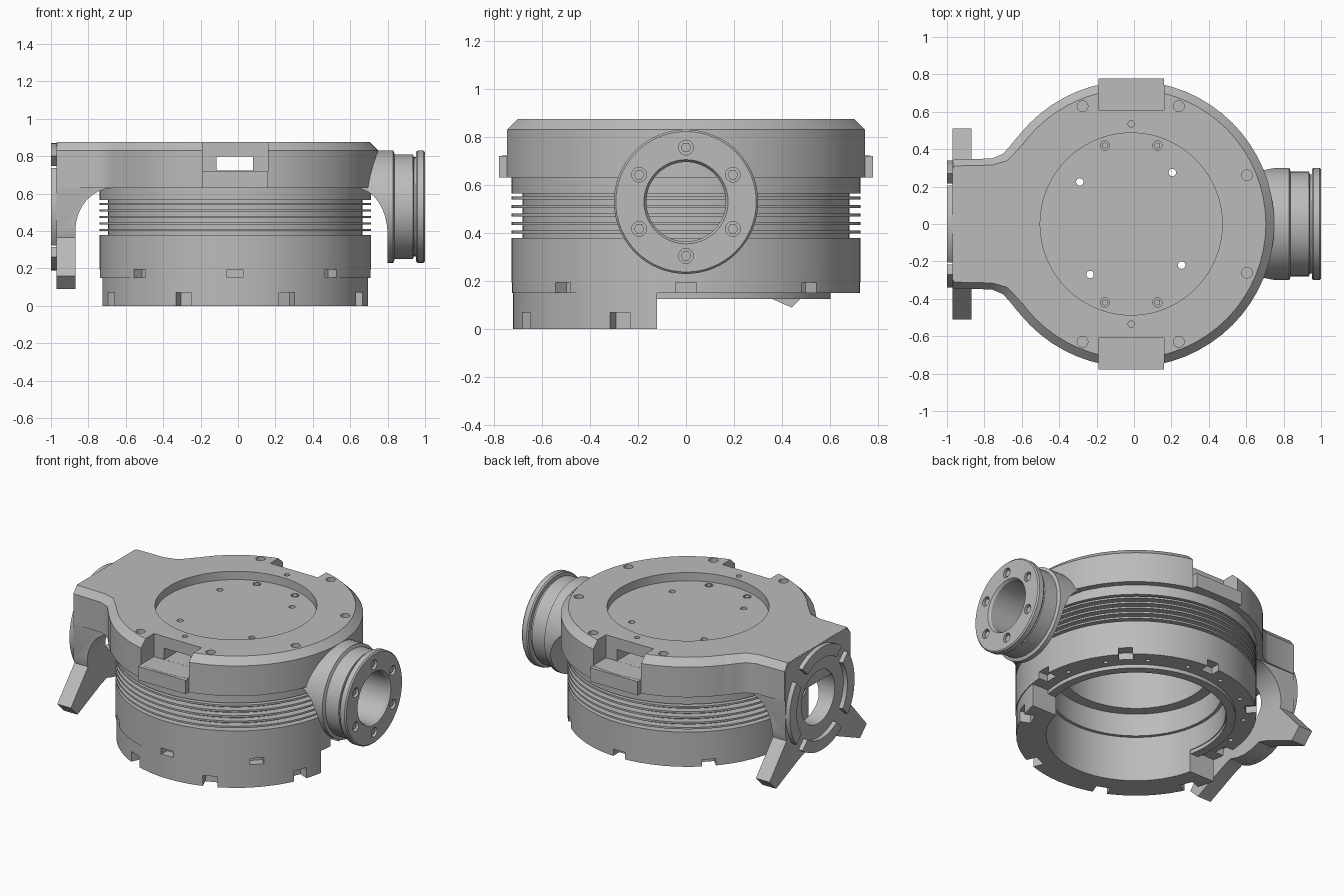
import bpy, bmesh, math
from mathutils import Matrix, Vector

old = bpy.data.objects.get("Cube")
if old:
    bpy.data.objects.remove(old, do_unlink=True)

CX = -0.015          # axis of the round housing
HUB_Z = 0.53         # height of both side ports
TAU = math.tau

metal = bpy.data.materials.new("cast grey")
metal.use_nodes = True
metal.diffuse_color = (0.5, 0.5, 0.5, 1)
metal.node_tree.nodes["Principled BSDF"].inputs["Base Color"].default_value = (0.5, 0.5, 0.5, 1)


def finish(name, bm):
    bmesh.ops.remove_doubles(bm, verts=bm.verts, dist=1e-5)
    bmesh.ops.recalc_face_normals(bm, faces=bm.faces)
    mesh = bpy.data.meshes.new(name)
    bm.to_mesh(mesh)
    bm.free()
    mesh.materials.append(metal)
    obj = bpy.data.objects.new(name, mesh)
    bpy.context.collection.objects.link(obj)
    return obj


def revolve(name, profile, along_x=False, steps=64):
    """Spin a closed (radius, height) profile about z, or about the port axis."""
    bm = bmesh.new()
    verts = [bm.verts.new((r, 0, h)) for r, h in profile]
    edges = [bm.edges.new((verts[i - 1], verts[i])) for i in range(len(verts))]
    bmesh.ops.spin(bm, geom=verts + edges, angle=TAU, steps=steps, axis=(0, 0, 1), cent=(0, 0, 0))
    bmesh.ops.remove_doubles(bm, verts=bm.verts, dist=1e-5)
    if along_x:
        m = Matrix.Translation((0, 0, HUB_Z)) @ Matrix.Rotation(math.pi / 2, 4, 'Y')
    else:
        m = Matrix.Translation((CX, 0, 0))
    bm.transform(m)
    return finish(name, bm)


def extrude(name, points, vector):
    bm = bmesh.new()
    face = bm.faces.new([bm.verts.new(p) for p in points])
    made = bmesh.ops.extrude_face_region(bm, geom=[face])["geom"]
    bmesh.ops.translate(bm, verts=[v for v in made if isinstance(v, bmesh.types.BMVert)], vec=vector)
    return finish(name, bm)


def box(bm, lo, hi, turn=0):
    lo, hi = Vector(lo), Vector(hi)
    m = Matrix.Translation((CX, 0, 0)) @ Matrix.Rotation(turn, 4, 'Z')
    m = m @ Matrix.Translation((lo + hi) / 2) @ Matrix.Diagonal((*(hi - lo), 1))
    bmesh.ops.create_cube(bm, size=1, matrix=m)


def rod(bm, centre, r, depth, along_x=False, sides=16):
    m = Matrix.Translation(centre)
    if along_x:
        m = m @ Matrix.Rotation(math.pi / 2, 4, 'Y')
    bmesh.ops.create_cone(bm, cap_ends=True, segments=sides, radius1=r, radius2=r, depth=depth, matrix=m)


def cut(obj, cutter):
    if isinstance(cutter, bmesh.types.BMesh):
        cutter = finish("cutter", cutter)
    cutter.hide_render = True
    mod = obj.modifiers.new("cut", 'BOOLEAN')
    mod.operation, mod.solver, mod.object = 'DIFFERENCE', 'EXACT', cutter
    bpy.context.view_layer.objects.active = obj
    bpy.ops.object.modifier_apply(modifier=mod.name)
    bpy.data.objects.remove(cutter, do_unlink=True)


def polar(r, a):
    return CX + r * math.cos(a), r * math.sin(a)


# Finned housing barrel
profile = [(0.54, 0.15), (0.725, 0.15), (0.725, 0.38), (0.68, 0.38)]
for i in range(5):
    z = 0.405 + 0.035 * i
    profile += [(0.68, z - 0.006), (0.725, z - 0.006), (0.725, z + 0.006), (0.68, z + 0.006)]
profile += [(0.68, 0.565), (0.725, 0.565), (0.725, 0.64), (0.45, 0.64), (0.45, 0.45),
            (0.52, 0.45), (0.52, 0.3), (0.54, 0.3)]
barrel = revolve("finned_barrel", profile)
slots = bmesh.new()
for i in range(8):
    box(slots, (0.66, -0.043, 0.1), (0.8, 0.043, 0.195), i * TAU / 8)
for i in range(16):
    rod(slots, (*polar(0.65, (i + 0.5) * TAU / 16), 0.15), 0.014, 0.08)
cut(barrel, slots)

# Thin locating lip and half ring foot
revolve("locating_lip", [(0.545, 0.125), (0.6, 0.125), (0.6, 0.155), (0.545, 0.155)])
foot = revolve("half_ring_foot", [(0.54, 0), (0.72, 0), (0.72, 0.152), (0.54, 0.152)])
slots = bmesh.new()
box(slots, (-1, -0.12, -0.1), (1, 1, 0.3))
cut(foot, slots)
slots = bmesh.new()
for i in range(8, 16, 2):
    box(slots, (0.65, -0.045, -0.1), (0.8, 0.045, 0.07), (i + 1) * TAU / 16)
cut(foot, slots)

# Top cover with recessed lid
cover = revolve("top_cover", [(0.45, 0.63), (0.765, 0.63), (0.765, 0.83), (0.72, 0.875), (0.487, 0.875),
                              (0.487, 0.82), (0, 0.82), (0, 0.80), (0.45, 0.80)])
notches = bmesh.new()
for s in (-1, 1):
    box(notches, (-0.175, min(s * 0.61, s), 0.722), (0.175, max(s * 0.61, s), 1))
cut(cover, notches)
window = bmesh.new()
box(window, (-0.1, -0.7, 0.7225), (0.095, 0.7, 0.798))
cut(cover, window)
holes = bmesh.new()
for s in (-1, 1):
    for x, y in ((-0.275, 0.63), (0.24, 0.63), (-0.64, 0.26), (0.605, 0.26)):
        rod(holes, (x, s * y, 0.86), 0.029, 0.1)
    rod(holes, (CX, s * 0.535, 0.87), 0.017, 0.08)
    for x in (-0.155, 0.125):
        rod(holes, (x, s * 0.42, 0.825), 0.025, 0.03)
for x, y in ((-0.29, 0.225), (0.205, 0.275), (-0.235, -0.27), (0.255, -0.22)):
    rod(holes, (x, y, 0.82), 0.02, 0.1)
cut(cover, holes)
bolts = bmesh.new()
for x in (-0.155, 0.125):
    for y in (-0.42, 0.42):
        rod(bolts, (x, y, 0.813), 0.017, 0.014, sides=6)
finish("lid_bolts", bolts)

# Pads under the notches
pads = bmesh.new()
for s in (-1, 1):
    box(pads, (-0.175, min(s * 0.7, s * 0.778), 0.63), (0.175, max(s * 0.7, s * 0.778), 0.721))
finish("notch_pads", pads)


def arch(x_top, x_side, z_side):
    """Cutter clearing the space between the barrel and a side arm."""
    pts = [(0, 0, -0.1), (0, 0, 0.63)]
    for i in range(9):
        a = i / 8 * math.pi / 2
        pts.append((x_top + (x_side - x_top) * math.sin(a), 0, z_side + (0.63 - z_side) * math.cos(a)))
    pts.append((x_side, 0, -0.1))
    return extrude("cutter", [(x, -0.8, z) for x, _, z in pts], (0, 1.6, 0))


# Flanged port on the left
port = revolve("flanged_port", [(0.165, 0.6), (0.3, 0.6), (0.3, 0.83), (0.28, 0.838), (0.28, 0.935),
                                (0.265, 0.94), (0.265, 0.952), (0.293, 0.952), (0.3, 0.96),
                                (0.3, 0.992), (0.292, 1.0), (0.175, 1.0), (0.165, 0.985)], True)
cut(port, arch(0.63, 0.8, 0.38))
holes, bolts = bmesh.new(), bmesh.new()
for i in range(6):
    a = i * TAU / 6
    y, z = 0.225 * math.sin(a), HUB_Z + 0.225 * math.cos(a)
    rod(holes, (1.0, y, z), 0.031, 0.07, True)
    rod(bolts, (0.975, y, z), 0.022, 0.03, True, 6)
cut(port, holes)
finish("port_bolts", bolts)

# Neck widening the cover toward the arm, with a bevelled rim
side = [(-0.53, 0.53), (-0.62, 0.47), (-0.66, 0.42), (-0.70, 0.375), (-0.76, 0.35), (-0.965, 0.345)]
plan = side + [(x, -y) for x, y in reversed(side)]
extrude("arm_neck", [(x, y, 0.63) for x, y in plan], (0, 0, 0.2))
bm = bmesh.new()
low = [bm.verts.new((x, y, 0.83)) for x, y in plan]
high = [bm.verts.new((x + 0.02 * (x > -0.75), y * 0.9, 0.875)) for x, y in plan]
for i in range(len(plan)):
    bm.faces.new((low[i - 1], low[i], high[i], high[i - 1]))
bm.faces.new(high)
bm.faces.new(list(reversed(low)))
finish("arm_neck_rim", bm)

# Arm with two splayed legs
half = [(0.30, 0.874), (0.34, 0.83), (0.34, 0.40), (0.33, 0.365), (0.51, 0.16), (0.44, 0.09), (0.2, 0.195)]
half += [(0.34 * math.sin(a), HUB_Z - 0.34 * math.cos(a)) for a in (0.4, 0.2)]
outline = half + [(0, HUB_Z - 0.34)] + [(-y, z) for y, z in reversed(half)]
arm = extrude("legged_arm", [(-0.97, y, z) for y, z in outline], (0.37, 0, 0))
cut(arm, arch(-0.67, -0.87, 0.4))
bore = bmesh.new()
rod(bore, (-0.9, 0, HUB_Z), 0.175, 0.7, True, 48)
cut(arm, bore)

# Split raised ring on the arm face
ring = revolve("split_ring", [(0.265, -1.0), (0.34, -1.0), (0.34, -0.965), (0.265, -0.965)], True)
gaps = bmesh.new()
for i in range(4):
    m = Matrix.Translation((-1, 0, HUB_Z)) @ Matrix.Rotation((i + 0.5) * TAU / 4, 4, 'X')
    m = m @ Matrix.Translation((0, 0.3, 0)) @ Matrix.Diagonal((0.2, 0.2, 0.09, 1))
    bmesh.ops.create_cube(gaps, size=1, matrix=m)
cut(ring, gaps)

# Smooth round walls, crisp edges
for obj in bpy.context.scene.objects:
    obj.select_set(obj.type == 'MESH')
bpy.context.view_layer.objects.active = barrel
bpy.ops.object.shade_smooth_by_angle(angle=math.radians(30))
